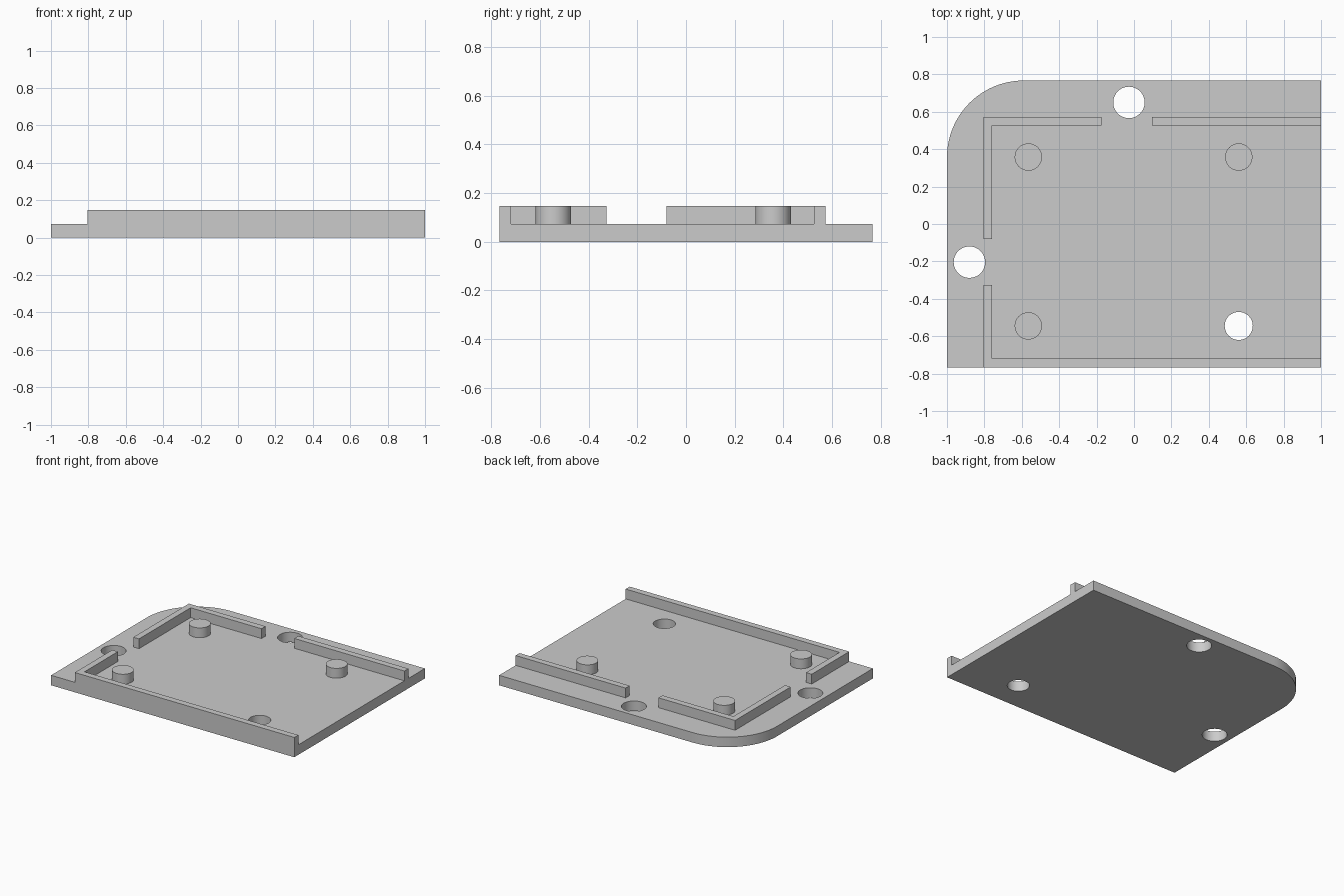
import bpy, bmesh
from math import cos, sin, pi, radians

cube = bpy.data.objects.get("Cube")
if cube:
    bpy.data.objects.remove(cube, do_unlink=True)

BASE, TOP, HALF_Y = 0.074, 0.147, 0.767

grey = bpy.data.materials.new("light grey")
grey.use_nodes = True
grey.diffuse_color = (0.6, 0.6, 0.6, 1)
grey.node_tree.nodes["Principled BSDF"].inputs["Base Color"].default_value = (0.6, 0.6, 0.6, 1)


def prism(name, outline, z0, z1):
    """Extrude a counter-clockwise outline from z0 to z1."""
    bm = bmesh.new()
    face = bm.faces.new([bm.verts.new((x, y, z0)) for x, y in outline])
    new = bmesh.ops.extrude_face_region(bm, geom=[face], use_keep_orig=True)["geom"]
    bmesh.ops.translate(bm, vec=(0, 0, z1 - z0),
                        verts=[g for g in new if isinstance(g, bmesh.types.BMVert)])
    bmesh.ops.recalc_face_normals(bm, faces=bm.faces)
    mesh = bpy.data.meshes.new(name)
    bm.to_mesh(mesh)
    bm.free()
    mesh.materials.append(grey)
    obj = bpy.data.objects.new(name, mesh)
    bpy.context.collection.objects.link(obj)
    return obj


def arc(cx, cy, rx, ry, start, end, steps):
    angles = [start + (end - start) * i / steps for i in range(steps + 1)]
    return [(cx + rx * cos(a), cy + ry * sin(a)) for a in angles]


def circle(x, y, r):
    return arc(x, y, r, r, 0, 2 * pi, 48)[:-1]


def activate(obj):
    bpy.ops.object.select_all(action="DESELECT")
    obj.select_set(True)
    bpy.context.view_layer.objects.active = obj


def smooth(obj):
    activate(obj)
    bpy.ops.object.shade_smooth_by_angle(angle=radians(30))


# Base plate with one rounded corner
R = 0.41
plate = prism("base_plate",
              [(-1, -HALF_Y), (1, -HALF_Y), (1, HALF_Y)]
              + arc(-1 + R, HALF_Y - R, R, R, pi / 2, pi, 24), 0, BASE)

# Through holes: two cable notches and one peg hole
for x, y, r in [(-0.027, 0.65, 0.084), (-0.88, -0.204, 0.084), (0.56, -0.545, 0.075)]:
    cutter = prism("hole_cutter", circle(x, y, r), -0.1, 0.3)
    cutter.hide_render = True
    cut = plate.modifiers.new("hole", "BOOLEAN")
    cut.operation = "DIFFERENCE"
    cut.solver = "EXACT"
    cut.object = cutter
    activate(plate)
    bpy.ops.object.modifier_apply(modifier=cut.name)
    bpy.data.objects.remove(cutter, do_unlink=True)
smooth(plate)

# Standing walls: left/back corner, back run, front/left corner
L, B, F = -0.805, 0.573, -HALF_Y
T = 0.047
prism("back_corner_wall", [(L, -0.08), (L + T, -0.08), (L + T, B - T),
                           (-0.175, B - T), (-0.175, B), (L, B)], BASE, TOP)
prism("back_wall", [(0.095, B - T), (1, B - T), (1, B), (0.095, B)], BASE, TOP)
prism("front_corner_wall", [(L, F), (1, F), (1, F + T), (L + T, F + T),
                            (L + T, -0.327), (L, -0.327)], BASE, TOP)

# Locating pegs
for name, x, y in [("back_right_peg", -0.565, 0.358), ("back_left_peg", 0.56, 0.358),
                   ("front_right_peg", -0.565, -0.545)]:
    smooth(prism(name, circle(x, y, 0.073), BASE, TOP))
